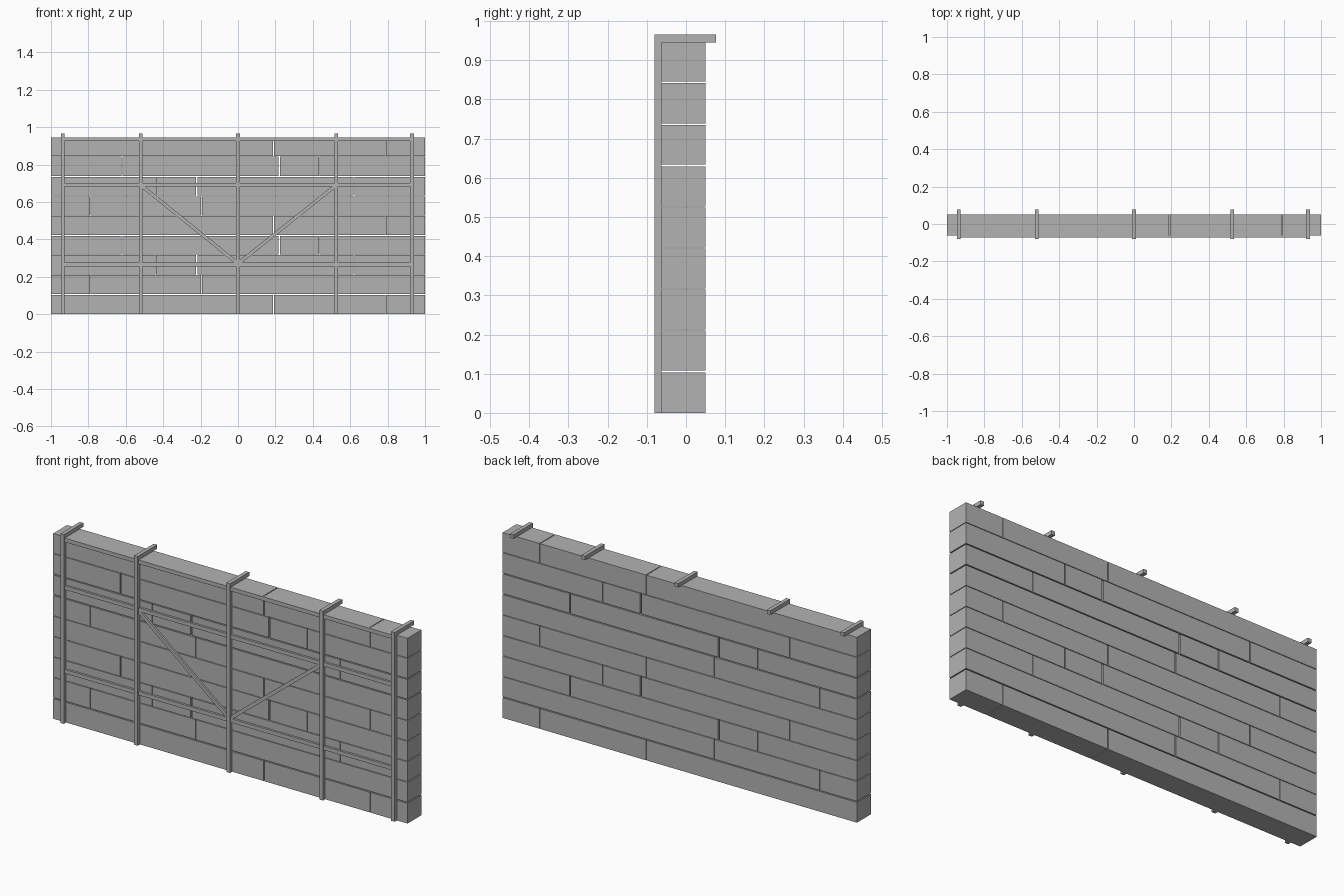
import bpy, math
from mathutils import Vector

cube = bpy.data.objects.get("Cube")
if cube:
    bpy.data.objects.remove(cube, do_unlink=True)

grey = bpy.data.materials.new("concrete grey")
grey.use_nodes = True
GREY = (0.45, 0.45, 0.45, 1)
grey.diffuse_color = GREY
grey.node_tree.nodes["Principled BSDF"].inputs["Base Color"].default_value = GREY


def box(name, low, high):
    """Box between two corners."""
    low, high = Vector(low), Vector(high)
    bpy.ops.mesh.primitive_cube_add(size=1, location=(low + high) / 2)
    obj = bpy.context.object
    obj.name = name
    obj.scale = high - low
    bpy.ops.object.transform_apply(location=False, rotation=False, scale=True)
    obj.data.materials.append(grey)
    return obj


# Block wall: nine courses, the joint pattern repeats every four (x, gap width)
FRONT, BACK = -0.062, 0.05
THIN, WIDE = 0.004, 0.008
PATTERN = [
    [(-0.41, 0), (0.19, THIN), (0.79, THIN)],
    [(-0.79, THIN), (-0.195, THIN), (0.4, 0)],
    [(-0.44, THIN), (-0.22, WIDE), (0.02, 0), (0.62, THIN)],
    [(-0.62, THIN), (-0.02, 0), (0.22, WIDE), (0.435, THIN)],
]
COURSES = [0, 0.108, 0.213, 0.318, 0.422, 0.527, 0.634, 0.739, 0.845]
OPEN_BEDS = (0, 5, 6)
for row, bottom in enumerate(COURSES):
    top = COURSES[row + 1] if row < 8 else 0.945
    if row < 8:
        top -= 0.005 if row in OPEN_BEDS else 0.003
    joints = [(-1, 0)] + PATTERN[row % 4] + [(1, 0)]
    for (x0, g0), (x1, g1) in zip(joints, joints[1:]):
        box("wall_block", (x0 + g0 / 2, FRONT, bottom), (x1 - g1 / 2, BACK, top))

# Posts with hooks over the top of the wall
for x in (-0.937, -0.52, 0, 0.525, 0.93):
    box("post", (x - 0.01, -0.08, 0), (x + 0.01, FRONT, 0.945))
    box("top_hook", (x - 0.01, -0.08, 0.945), (x + 0.01, 0.077, 0.965))

# Horizontal rails
for z in (0.935, 0.692, 0.265):
    box("rail", (-0.937, -0.073, z - 0.01), (0.93, FRONT, z + 0.01))

# Diagonal braces rising from the middle post
for x in (-0.52, 0.525):
    start, end = Vector((0, -0.067, 0.27)), Vector((x, -0.067, 0.69))
    run = end - start
    half = run.length / 2
    brace = box("brace", (-half, -0.005, -0.009), (half, 0.005, 0.009))
    brace.location = (start + end) / 2
    brace.rotation_euler.y = -math.atan2(run.z, run.x)
